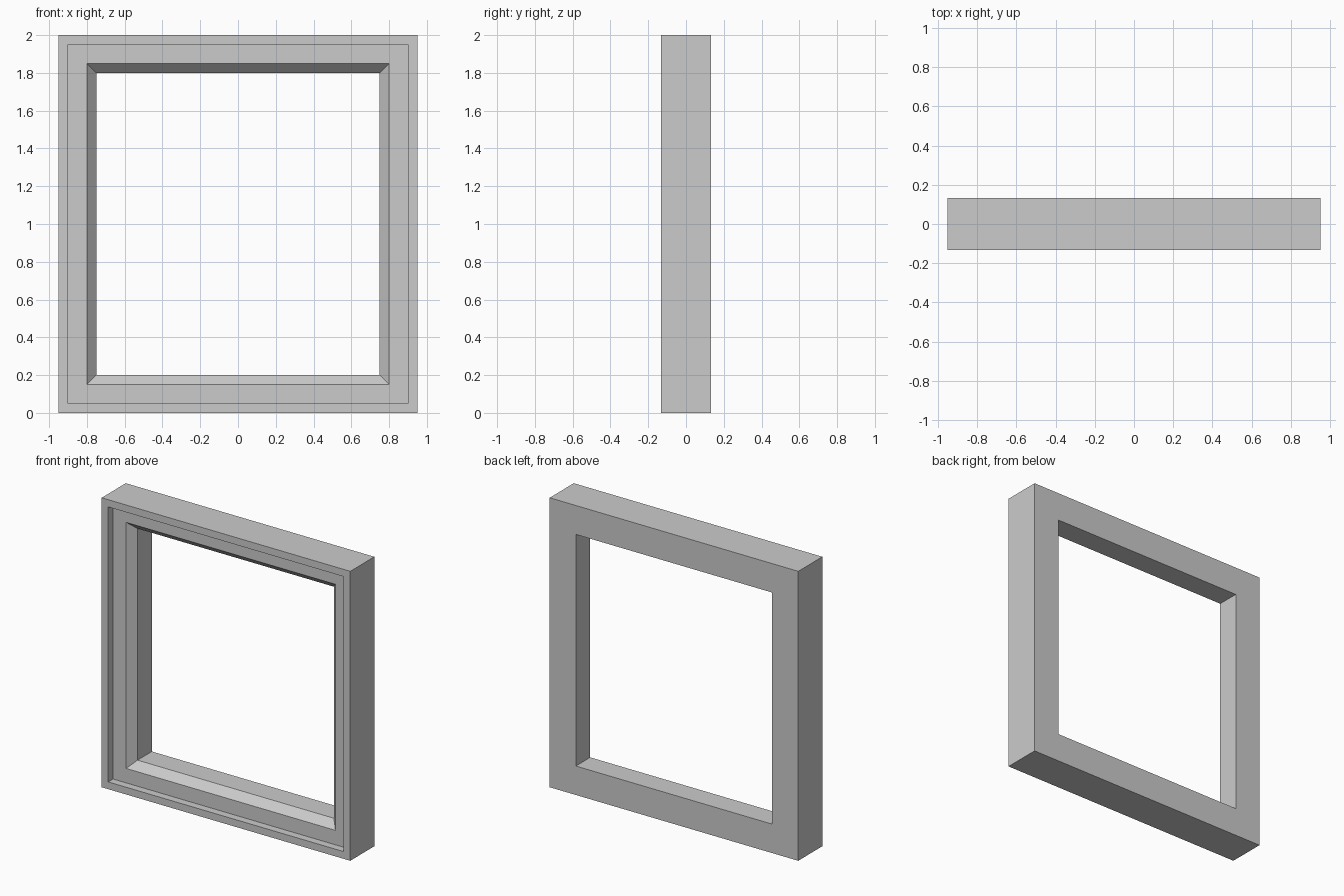
import bpy, bmesh

if "Cube" in bpy.data.objects:
    bpy.data.objects.remove(bpy.data.objects["Cube"])

# Frame cross-section as (inset from outer edge, y), running round the moulding
HALF_W, HEIGHT, D = 0.95, 2.0, 0.1315
profile = [
    (0.00, D), (0.00, -D),               # outer side
    (0.05, -D), (0.05, -D + 0.053),      # raised front lip
    (0.15, -D + 0.053),                  # recessed front face
    (0.20, -D + 0.106),                  # bevel into the opening
    (0.20, D),                           # opening wall, back edge
]

bm = bmesh.new()


def ring(inset, y):
    """One rectangular loop with mitred corners."""
    x, lo, hi = HALF_W - inset, inset, HEIGHT - inset
    return [bm.verts.new((px, y, pz))
            for px, pz in ((-x, lo), (x, lo), (x, hi), (-x, hi))]


# Sweep the cross-section around the rectangle
rings = [ring(*p) for p in profile]
for a, b in zip(rings, rings[1:] + rings[:1]):
    for i in range(4):
        j = (i + 1) % 4
        bm.faces.new((a[i], a[j], b[j], b[i]))
bmesh.ops.recalc_face_normals(bm, faces=bm.faces)

mesh = bpy.data.meshes.new("window_frame")
bm.to_mesh(mesh)
bm.free()
bpy.context.collection.objects.link(bpy.data.objects.new("window_frame", mesh))
